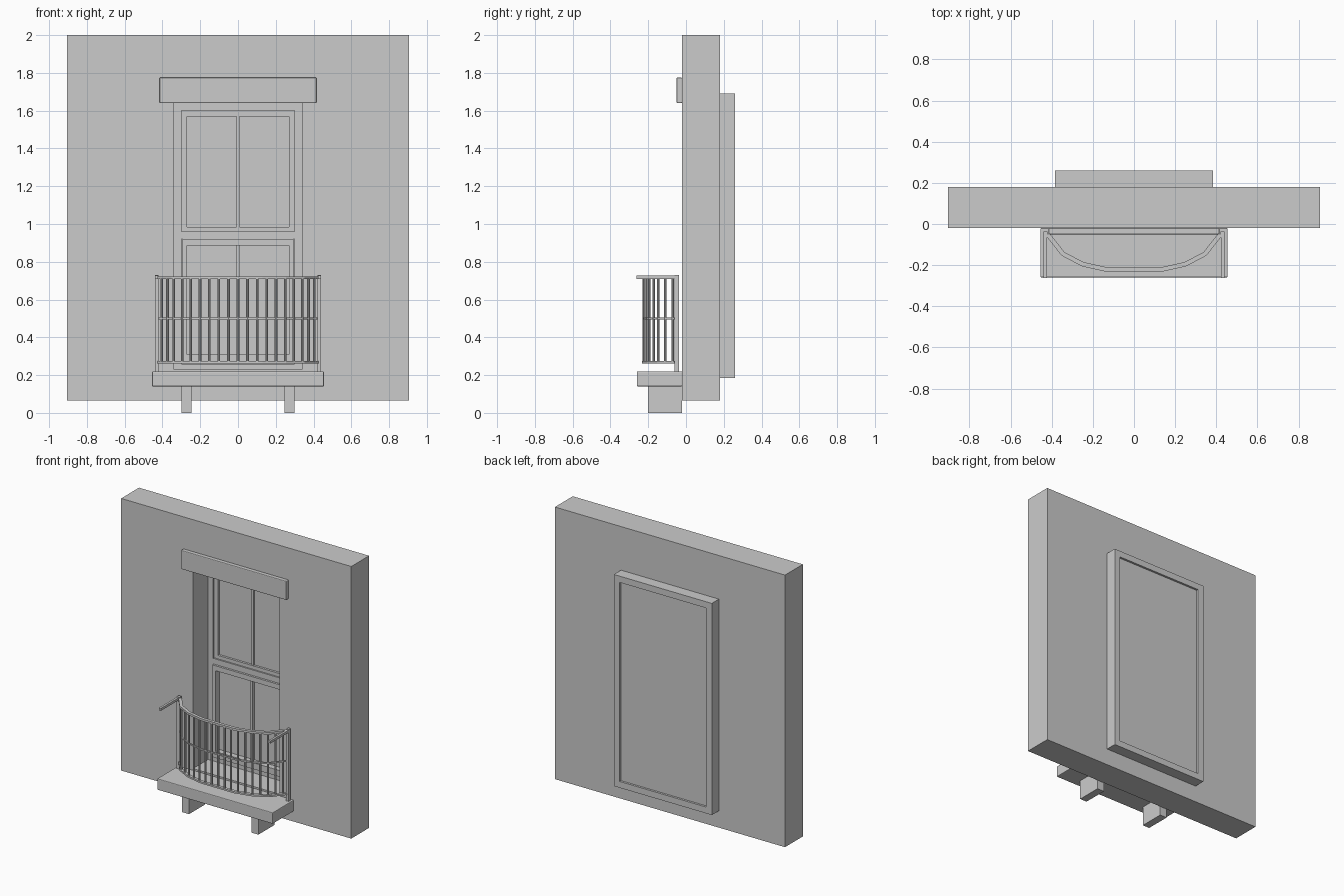
import bpy, bmesh
from mathutils import Vector

cube = bpy.data.objects.get("Cube")
if cube:
    bpy.data.objects.remove(cube)

plaster = bpy.data.materials.new("plain_grey")
plaster.use_nodes = True
GREY = (0.6, 0.6, 0.6, 1)
plaster.diffuse_color = GREY
plaster.node_tree.nodes["Principled BSDF"].inputs["Base Color"].default_value = GREY


def finish(name, bm, bevel=0):
    bmesh.ops.recalc_face_normals(bm, faces=bm.faces)
    mesh = bpy.data.meshes.new(name)
    bm.to_mesh(mesh)
    bm.free()
    mesh.materials.append(plaster)
    obj = bpy.data.objects.new(name, mesh)
    bpy.context.collection.objects.link(obj)
    if bevel:
        mod = obj.modifiers.new("Soft edges", "BEVEL")
        mod.width = bevel
        mod.segments = 2
    return obj


def box(name, x0, x1, y0, y1, z0, z1, bevel=0):
    bm = bmesh.new()
    bmesh.ops.create_cube(bm, size=1)
    for v in bm.verts:
        v.co = ((x0 + x1) / 2 + v.co.x * (x1 - x0),
                (y0 + y1) / 2 + v.co.y * (y1 - y0),
                (z0 + z1) / 2 + v.co.z * (z1 - z0))
    return finish(name, bm, bevel)


def ring(name, y0, y1, outer, inner):
    """Rectangular frame; outer and inner are (half width, bottom, top)."""
    bm = bmesh.new()
    loops = []
    for (w, lo, hi), y in ((outer, y0), (outer, y1), (inner, y1), (inner, y0)):
        loops.append([bm.verts.new((x, y, z))
                      for x, z in ((-w, lo), (w, lo), (w, hi), (-w, hi))])
    for i in range(4):
        a, b = loops[i], loops[(i + 1) % 4]
        for j in range(4):
            k = (j + 1) % 4
            bm.faces.new((a[j], a[k], b[k], b[j]))
    return finish(name, bm)


def rail(name, path, width, z0, z1):
    """Sweep a rectangular section along a flat path."""
    bm = bmesh.new()
    rings = []
    for i, p in enumerate(path):
        t = path[min(i + 1, len(path) - 1)] - path[max(i - 1, 0)]
        n = Vector((-t.y, t.x)).normalized() * width / 2
        rings.append([bm.verts.new((q.x, q.y, z)) for q, z in
                      ((p + n, z0), (p - n, z0), (p - n, z1), (p + n, z1))])
    for a, b in zip(rings, rings[1:]):
        for j in range(4):
            k = (j + 1) % 4
            bm.faces.new((a[j], a[k], b[k], b[j]))
    bm.faces.new(rings[0])
    bm.faces.new(rings[-1])
    return finish(name, bm)


def along(path, dist):
    for a, b in zip(path, path[1:]):
        length = (b - a).length
        if dist <= length:
            return a.lerp(b, dist / length)
        dist -= length
    return path[-1]


# Wall with its opening, and the frame behind it
opening = (0.34, 0.23, 1.645)
ring("wall", -0.02, 0.18, (0.905, 0.065, 2), opening)
ring("rear_frame", 0.18, 0.26, (0.385, 0.185, 1.69), opening)
box("rear_panel", -0.34, 0.34, 0.225, 0.245, 0.23, 1.645)
box("lintel", -0.415, 0.415, -0.05, -0.02, 1.64, 1.775, 0.005)

# Window
ring("window_frame", 0.15, 0.225, opening, (0.30, 0.26, 1.60))
box("transom", -0.30, 0.30, 0.15, 0.225, 0.92, 0.96)
ring("upper_sash", 0.16, 0.19, (0.30, 0.96, 1.60), (0.27, 0.985, 1.57))
ring("lower_sash", 0.135, 0.19, (0.295, 0.265, 0.92), (0.27, 0.31, 0.885))
for part, y, lo, hi in (("upper", 0.165, 0.98, 1.575), ("lower", 0.15, 0.305, 0.89)):
    box(part + "_mullion", -0.008, 0.008, y, y + 0.025, lo, hi)
    box(part + "_glass", -0.275, 0.275, 0.176, 0.182, lo, hi)

# Balcony slab and brackets
box("balcony_slab", -0.455, 0.455, -0.26, -0.02, 0.14, 0.22, 0.005)
for side, s in (("right", -1), ("left", 1)):
    box(side + "_bracket", s * 0.2725 - 0.0275, s * 0.2725 + 0.0275, -0.20, -0.02, 0, 0.14)
    box(side + "_post", s * 0.43 - 0.01, s * 0.43 + 0.01, -0.06, -0.036, 0.22, 0.73)
    box(side + "_arm", s * 0.432 - 0.008, s * 0.432 + 0.008, -0.262, -0.036, 0.71, 0.727)

# Bowed railing
half = [(-0.42, -0.05), (-0.345, -0.145), (-0.25, -0.195), (-0.13, -0.222)]
path = [Vector(p) for p in half] + [Vector((-x, y)) for x, y in reversed(half)]
rail("top_rail", path, 0.022, 0.708, 0.723)
rail("middle_rail", path, 0.01, 0.495, 0.505)
rail("bottom_rail", path, 0.022, 0.262, 0.274)

total = sum((b - a).length for a, b in zip(path, path[1:]))
COUNT = 19
bm = bmesh.new()
for i in range(COUNT):
    p = along(path, total * (i + 0.5) / COUNT)
    made = bmesh.ops.create_cone(bm, cap_ends=True, segments=8, radius1=0.007,
                                 radius2=0.007, depth=0.44)
    bmesh.ops.translate(bm, verts=made["verts"], vec=(p.x, p.y, 0.49))
finish("balusters", bm)
